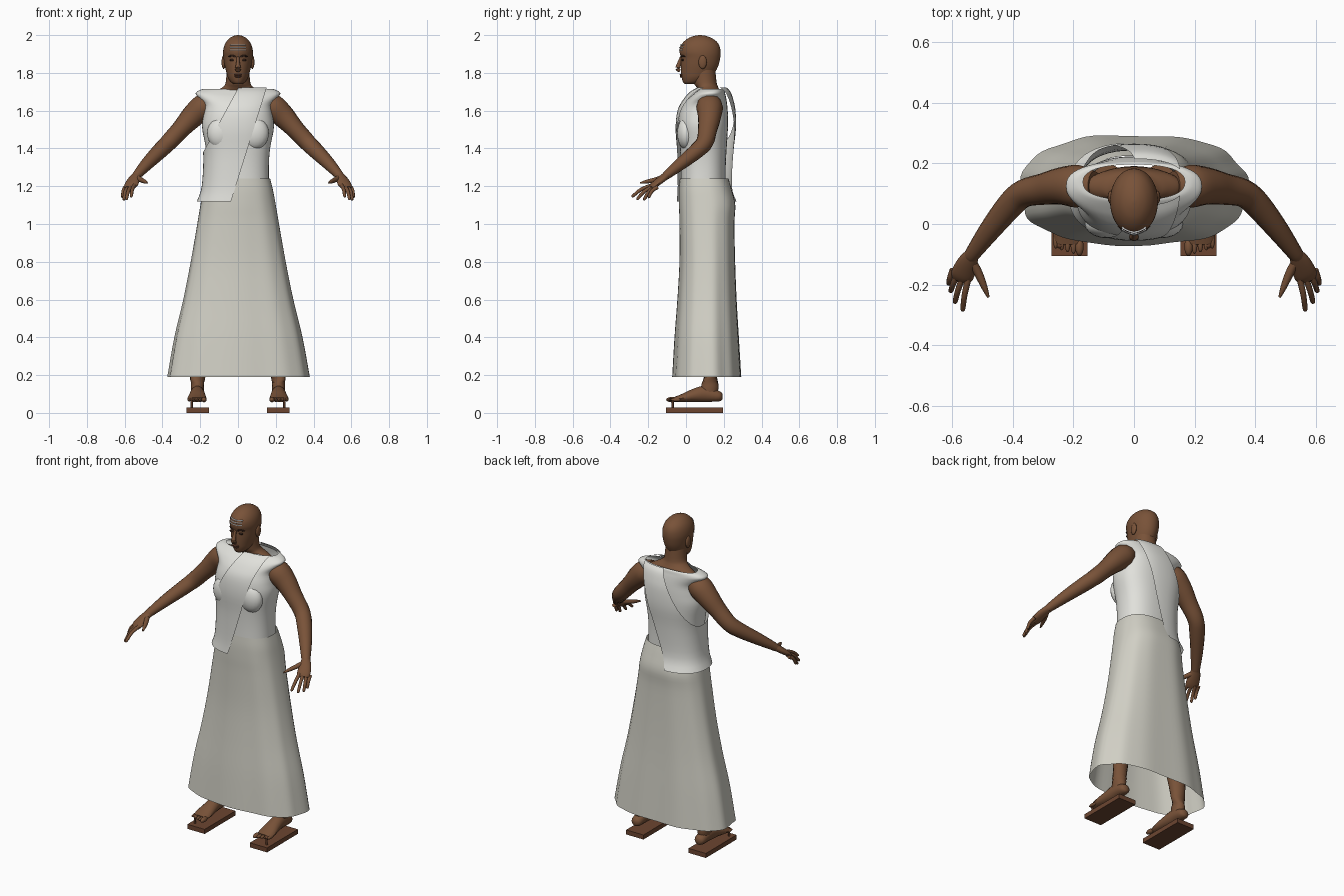
import bpy, bmesh, math
from mathutils import Vector, Matrix

if "Cube" in bpy.data.objects:
    bpy.data.objects.remove(bpy.data.objects["Cube"])


def material(name, rgb):
    m = bpy.data.materials.new(name)
    m.use_nodes = True
    m.diffuse_color = (*rgb, 1)
    bsdf = m.node_tree.nodes["Principled BSDF"]
    bsdf.inputs["Base Color"].default_value = (*rgb, 1)
    bsdf.inputs["Roughness"].default_value = 0.8
    return m


SKIN = material("brown_skin", (.19, .085, .04))
DARK = material("dark_features", (.035, .016, .01))
LIPS = material("lip_brown", (.12, .045, .025))
WHITE = material("white_cloth", (.75, .75, .71))
CREAM = material("cream_skirt", (.64, .63, .56))
WOOD = material("sandal_wood", (.15, .06, .03))
PAINT = material("white_paint", (.85, .85, .85))


def finish(name, bm, mat, sharp=50):
    bmesh.ops.recalc_face_normals(bm, faces=bm.faces)
    mesh = bpy.data.meshes.new(name)
    bm.to_mesh(mesh)
    bm.free()
    mesh.materials.append(mat)
    obj = bpy.data.objects.new(name, mesh)
    bpy.context.collection.objects.link(obj)
    bpy.ops.object.select_all(action='DESELECT')
    bpy.context.view_layer.objects.active = obj
    obj.select_set(True)
    bpy.ops.object.shade_smooth_by_angle(angle=math.radians(sharp))
    return obj


def resample(rows, k):
    """Pass a smooth curve through rows of numbers."""
    rows = [Vector(r) for r in rows]
    ext = [rows[0]] + rows + [rows[-1]]
    out = []
    for a, b, c, d in zip(ext, ext[1:], ext[2:], ext[3:]):
        for i in range(k):
            t = i / k
            out.append(b + (c - a) * (t / 2) + (a * 2 - b * 5 + c * 4 - d) * (t * t / 2)
                       + (b * 3 - a - c * 3 + d) * (t ** 3 / 2))
    return out + [rows[-1]]


def bridge(bm, rings, caps):
    rings = [[bm.verts.new(p) for p in ring] for ring in rings]
    n = len(rings[0])
    for lo, hi in zip(rings, rings[1:]):
        for i in range(n):
            j = (i + 1) % n
            bm.faces.new((lo[i], lo[j], hi[j], hi[i]))
    if caps:
        bm.faces.new(rings[0])
        bm.faces.new(rings[-1])


def loft(name, rows, mat, power=2.0, caps=True, folds=0.0, n=48, cuts=()):
    """Stack rounded sections, each row being height, half width, front y, back y."""
    rings = []
    rows = resample(rows, 4)
    for k, (z, half, front, back) in enumerate(rows):
        ring = []
        for i in range(n):
            a = math.tau * i / n
            c, s = math.cos(a), math.sin(a)
            f = 1 + folds * k / len(rows) * (math.sin(7 * a + 1) + math.sin(11 * a) - 1)
            x = half * math.copysign(abs(c) ** (2 / power), c)
            y = (back - front) / 2 * math.copysign(abs(s) ** (2 / power), s)
            ring.append((x * f, (front + back) / 2 + y * f, z))
        rings.append(ring)
    bm = bmesh.new()
    bridge(bm, rings, caps)
    for point, normal in cuts:
        geom = bm.verts[:] + bm.edges[:] + bm.faces[:]
        bmesh.ops.bisect_plane(bm, geom=geom, plane_co=point, plane_no=normal, clear_outer=True)
    return finish(name, bm, mat)


def tube(name, rows, mat, side=1, n=14, k=4):
    """Sweep an oval along a path, each row being x, y, z, half width, half depth."""
    rows = resample(rows, k)
    pts = [Vector((r[0] * side, r[1], r[2])) for r in rows]
    rings = []
    for i, p in enumerate(pts):
        way = pts[min(i + 1, len(pts) - 1)] - pts[max(i - 1, 0)]
        q = way.to_track_quat('Z', 'Y')
        rx, ry = rows[i][3], rows[i][4]
        rings.append([p + q @ Vector((rx * math.cos(math.tau * j / n),
                                      ry * math.sin(math.tau * j / n), 0)) for j in range(n)])
    bm = bmesh.new()
    bridge(bm, rings, True)
    return finish(name, bm, mat)


def ball(name, centre, size, mat):
    bm = bmesh.new()
    bmesh.ops.create_uvsphere(bm, u_segments=20, v_segments=12, radius=1,
                              matrix=Matrix.LocRotScale(Vector(centre), None, Vector(size)))
    return finish(name, bm, mat)


def box(name, centre, size, mat):
    bm = bmesh.new()
    bmesh.ops.create_cube(bm, size=1, matrix=Matrix.LocRotScale(Vector(centre), None, Vector(size)))
    return finish(name, bm, mat, 30)


# Body under the clothes, with neck
loft("torso_and_neck", [
    (1.2, .14, .0, .18), (1.5, .15, .0, .19), (1.62, .165, .03, .19), (1.675, .16, .06, .185),
    (1.705, .115, .065, .18), (1.725, .08, .055, .17), (1.75, .065, .04, .162),
    (1.82, .06, .03, .155)], SKIN)

# Head and face
loft("head", [
    (1.742, .022, -.008, .05), (1.752, .038, -.016, .09), (1.775, .053, -.023, .13),
    (1.80, .061, -.026, .152), (1.84, .071, -.027, .172), (1.88, .077, -.027, .181),
    (1.91, .079, -.034, .183), (1.94, .074, -.03, .178), (1.965, .062, -.012, .163),
    (1.985, .043, .015, .135), (1.996, .022, .045, .105), (2.0, .004, .07, .08)], SKIN)
tube("nose", [(0, -.026, 1.885, .007, .006), (0, -.036, 1.85, .01, .011),
              (0, -.043, 1.822, .016, .013), (0, -.032, 1.81, .012, .007)], SKIN)
ball("upper_lip", (0, -.025, 1.79), (.022, .009, .005), LIPS)
ball("lower_lip", (0, -.024, 1.781), (.019, .009, .006), LIPS)
for side, word in ((1, "left"), (-1, "right")):
    ball(word + "_ear", (side * .076, .088, 1.857), (.011, .022, .036), SKIN)
    ball(word + "_eye", (side * .031, -.017, 1.868), (.014, .006, .006), DARK)
    tube(word + "_eyebrow", [(.012, -.027, 1.884, .003, .004), (.03, -.023, 1.891, .004, .005),
                             (.052, -.006, 1.886, .003, .003)], DARK, side)
for i, (z, y) in enumerate(((1.921, -.034), (1.935, -.032), (1.948, -.027))):
    tube(f"forehead_stripe_{i + 1}", [
        (x, y + 5.2 * x * x + abs(x) * .19, z, .004, .003)
        for x in (-.04, -.02, 0, .02, .04)], PAINT)

# Sleeveless top
loft("bodice", [
    (1.18, .165, -.028, .21), (1.3, .163, -.028, .21), (1.4, .17, -.032, .215),
    (1.51, .19, -.04, .222), (1.575, .183, -.036, .222), (1.63, .178, -.015, .218),
    (1.67, .21, .018, .212), (1.693, .224, .045, .207), (1.712, .195, .07, .203),
    (1.716, .168, .08, .196)], WHITE, power=2.4, caps=False)
for side, word in ((1, "left"), (-1, "right")):
    ball(word + "_chest", (side * .088, .0, 1.48), (.075, .047, .085), WHITE)

# Diagonal sash from the left shoulder to the right hip, trimmed by two slanting cuts
loft("sash", [
    (1.12, .218, -.05, .268), (1.2, .192, -.044, .243), (1.37, .184, -.046, .25),
    (1.5, .203, -.055, .264), (1.6, .2, -.045, .262), (1.66, .2, -.014, .25),
    (1.7, .19, .022, .235), (1.722, .17, .06, .215)], WHITE, power=2.4, caps=False,
    cuts=(((-.01, 0, 1.7), (-.33, 0, .18)), ((.145, 0, 1.7), (.51, 0, -.16))))

# Long flared skirt, open at the hem
loft("skirt", [
    (1.24, .17, -.033, .225), (1.18, .185, -.037, .243), (1.1, .2, -.037, .262),
    (1.0, .217, -.034, .258), (.8, .252, -.034, .262), (.6, .292, -.045, .27),
    (.4, .34, -.06, .282), (.19, .378, -.072, .295)],
    CREAM, power=2.5, caps=False, folds=.012, n=72)

for side, word in ((1, "left"), (-1, "right")):
    # Arm, palm and fingers
    tube(word + "_arm", [
        (.13, .125, 1.65, .05, .05), (.185, .125, 1.62, .07, .068), (.24, .125, 1.57, .062, .062),
        (.30, .115, 1.505, .052, .05), (.365, .10, 1.435, .046, .046),
        (.41, .06, 1.39, .044, .042), (.475, -.02, 1.325, .036, .034),
        (.53, -.095, 1.265, .026, .024), (.54, -.11, 1.25, .024, .02)], SKIN, side)
    tube(word + "_palm", [
        (.533, -.098, 1.262, .023, .02), (.55, -.13, 1.237, .034, .019),
        (.566, -.168, 1.207, .038, .016), (.573, -.185, 1.192, .03, .01)], SKIN, side)
    tips = {"index": (.566, -.288, 1.145), "middle": (.592, -.262, 1.13),
            "ring": (.606, -.225, 1.127), "little": (.612, -.2, 1.14)}
    for i, (finger, tip) in enumerate(tips.items()):
        base = Vector((.546 + .017 * i, -.175 + .008 * i, 1.207 - .004 * i))
        tip = Vector(tip)
        middle = base.lerp(tip, .5) + Vector((.003, -.004, .008))
        tube(f"{word}_{finger}_finger", [(*base, .011, .011), (*middle, .0095, .0095),
             (*base.lerp(tip, .92), .008, .008), (*tip, .003, .003)], SKIN, side, 10)
    tube(word + "_thumb", [
        (.535, -.12, 1.245, .014, .016), (.512, -.165, 1.233, .014, .013),
        (.493, -.21, 1.224, .01, .01), (.48, -.242, 1.217, .004, .004)], SKIN, side, 10)

    # Leg and foot
    tube(word + "_leg", [
        (.1, .11, 1.05, .09, .09), (.15, .11, .75, .075, .075), (.18, .11, .52, .055, .055),
        (.197, .125, .38, .052, .055), (.213, .13, .2, .035, .042),
        (.215, .125, .13, .035, .047), (.215, .12, .085, .03, .04)], SKIN, side)
    tube(word + "_foot", [
        (.215, .193, .085, .012, .015), (.215, .175, .087, .032, .028),
        (.215, .1, .1, .037, .043), (.215, .04, .092, .043, .035),
        (.217, -.02, .078, .05, .022), (.217, -.065, .07, .046, .013)], SKIN, side)
    for i in range(5):
        x, y = .18 + .0195 * i, -.075 + .006 * i
        size = .014 if i == 0 else .0095
        ball(f"{word}_toe_{i + 1}", (x, y, .07), (size, .03, size), SKIN)
        bpy.context.object.location.x = 0 if side > 0 else -2 * x

    # Wooden sandal with toe peg
    box(word + "_sandal", (side * .213, .045, .014), (.118, .3, .028), WOOD)
    tube(word + "_sandal_peg", [(.245, -.07, .02, .006, .006), (.245, -.07, .06, .006, .006),
         (.245, -.07, .072, .011, .011), (.245, -.07, .08, .005, .005)], WOOD, side, 12)
